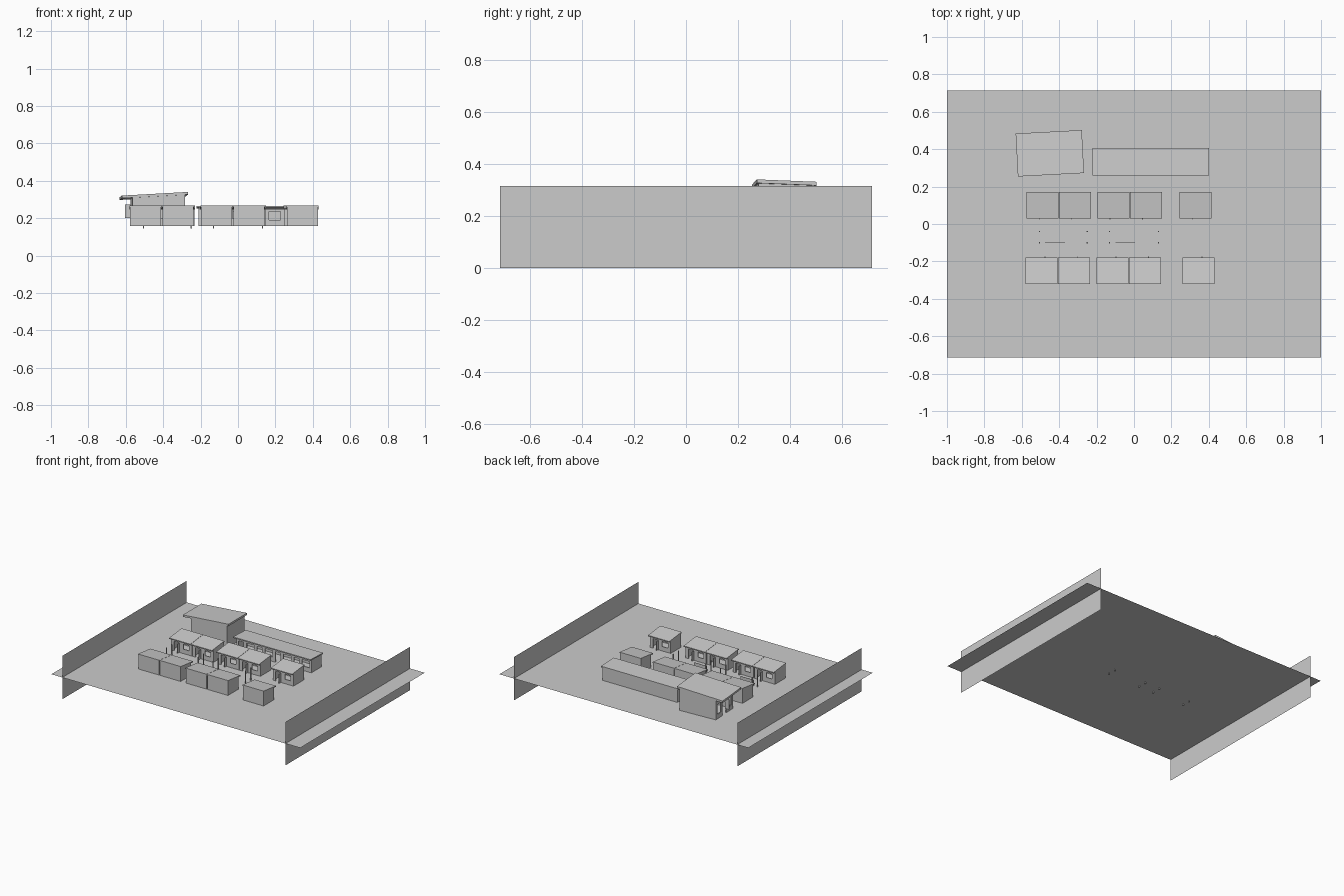
import bpy, bmesh, math
from mathutils import Matrix

if "Cube" in bpy.data.objects:
    bpy.data.objects.remove(bpy.data.objects["Cube"])

G = 0.158  # ground level


def box(bm, x0, x1, y0, y1, z0, z1):
    """Box whose bottom and top may be a number or a function of (x, y)."""
    f = lambda z, x, y: z(x, y) if callable(z) else z
    pts = [(x0, y0), (x1, y0), (x1, y1), (x0, y1)]
    lo = [bm.verts.new((x, y, f(z0, x, y))) for x, y in pts]
    hi = [bm.verts.new((x, y, f(z1, x, y))) for x, y in pts]
    bm.faces.new(lo[::-1])
    bm.faces.new(hi)
    for i in range(4):
        j = (i + 1) % 4
        bm.faces.new((lo[i], lo[j], hi[j], hi[i]))


def mesh_of(name, bm):
    me = bpy.data.meshes.new(name)
    bm.to_mesh(me)
    bm.free()
    return me


def place(name, me, matrix=Matrix()):
    ob = bpy.data.objects.new(name, me)
    ob.matrix_world = matrix
    bpy.context.collection.objects.link(ob)
    return ob


def quad(name, pts):
    bm = bmesh.new()
    bm.faces.new([bm.verts.new(p) for p in pts])
    place(name, mesh_of(name, bm))


def facade(put, a, b, top, openings):
    """Wall from a to b; openings are (start, end, sill, head)."""
    cur = a
    for s, e, sill, head in openings:
        put(cur, s, G, top)
        put(s, e, head, top)
        if sill > G:
            put(s, e, G, sill)
        cur = e
    put(cur, b, G, top)


# ground and the two end walls
quad("ground", [(-1, -.714, G), (1, -.714, G), (1, .714, G), (-1, .714, G)])
for side, x in (("left", -.912), ("right", .882)):
    quad(side + "_end_wall", [(x, -.714, 0), (x, .714, 0), (x, .714, .315), (x, -.714, .315)])

# small stall, open front towards -y, roof falling to the front
T = .006
under = lambda x, y: .253 + .11 * y
bm = bmesh.new()
box(bm, -.083, .083, .062, .068, G, under)
for x in (-.083, .083 - T):
    box(bm, x, x + T, -.052, .068, G, under)
facade(lambda a, b, z0, z1: box(bm, a, b, -.052, -.046, z0, z1), -.083, .083, under,
       [(-.06, -.02, G, .228), (.015, .06, .19, .228)])
box(bm, -.02, -.016, -.075, -.046, G + .002, .226)   # open door leaf
stall = mesh_of("stall_walls", bm)
bm = bmesh.new()
box(bm, -.0855, .0855, -.071, .071, under, lambda x, y: under(x, y) + .007)
roof = mesh_of("stall_roof", bm)

# two facing rows of stalls
rows = [(.1, 0, (-.488, -.315, -.11, .063, .329)),
        (-.25, math.pi, (-.494, -.321, -.114, .059, .345))]
for y, turn, xs in rows:
    for x in xs:
        m = Matrix.Translation((x, y, 0)) @ Matrix.Rotation(turn, 4, 'Z')
        place("stall_walls", stall, m)
        place("stall_roof", roof, m)

# posts and thin boards in the lane
bm = bmesh.new()
for x in (-.505, -.25, -.13, .13):
    for y in (-.04, -.1):
        box(bm, x - .003, x + .003, y - .003, y + .003, .145, .25)
place("lane_posts", mesh_of("lane_posts", bm))
bm = bmesh.new()
for x in (-.475, -.1):
    box(bm, x, x + .105, -.101, -.099, G, .2)
place("lane_boards", mesh_of("lane_boards", bm))

# long building at the back
lid = lambda x, y: .252 + .04 * (.41 - y)
bm = bmesh.new()
box(bm, -.212, .39, .394, .402, G, lid)
for x in (-.212, .382):
    box(bm, x, x + .008, .285, .402, G, lid)
gaps = []
for i in range(4):
    x = -.195 + i * .148
    gaps += [(x, x + .04, G, .235), (x + .065, x + .125, .19, .235)]
facade(lambda a, b, z0, z1: box(bm, a, b, .285, .292, z0, z1), -.212, .39, .246, gaps)
place("long_building_walls", mesh_of("long_building_walls", bm))
bm = bmesh.new()
box(bm, -.222, .4, .26, .406, lid, lambda x, y: lid(x, y) + .008)
place("long_building_roof", mesh_of("long_building_roof", bm))

# tall hall, turned slightly, roof tilted both ways, entrance on the left
M = Matrix.Translation((-.45, .378, 0)) @ Matrix.Rotation(math.radians(3), 4, 'Z')
top = lambda x, y: .326 + .055 * x - .04 * y
base = lambda x, y: top(x, y) - .014
bm = bmesh.new()
box(bm, -.177, .177, -.115, .115, base, top)
place("hall_roof", mesh_of("hall_roof", bm), M)
bm = bmesh.new()
for y in (-.108, .1):
    box(bm, -.12, .162, y, y + .008, G, base)
box(bm, .154, .162, -.108, .108, G, base)
facade(lambda a, b, z0, z1: box(bm, -.12, -.112, a, b, z0, z1), -.108, .108, base,
       [(-.085, -.045, .19, .26), (-.025, .025, G, .26), (.045, .085, .19, .26)])
place("hall_walls", mesh_of("hall_walls", bm), M)
bm = bmesh.new()
box(bm, -.155, -.125, -.004, .002, .2, lambda x, y: .272)
place("hanging_board", mesh_of("hanging_board", bm), M)
